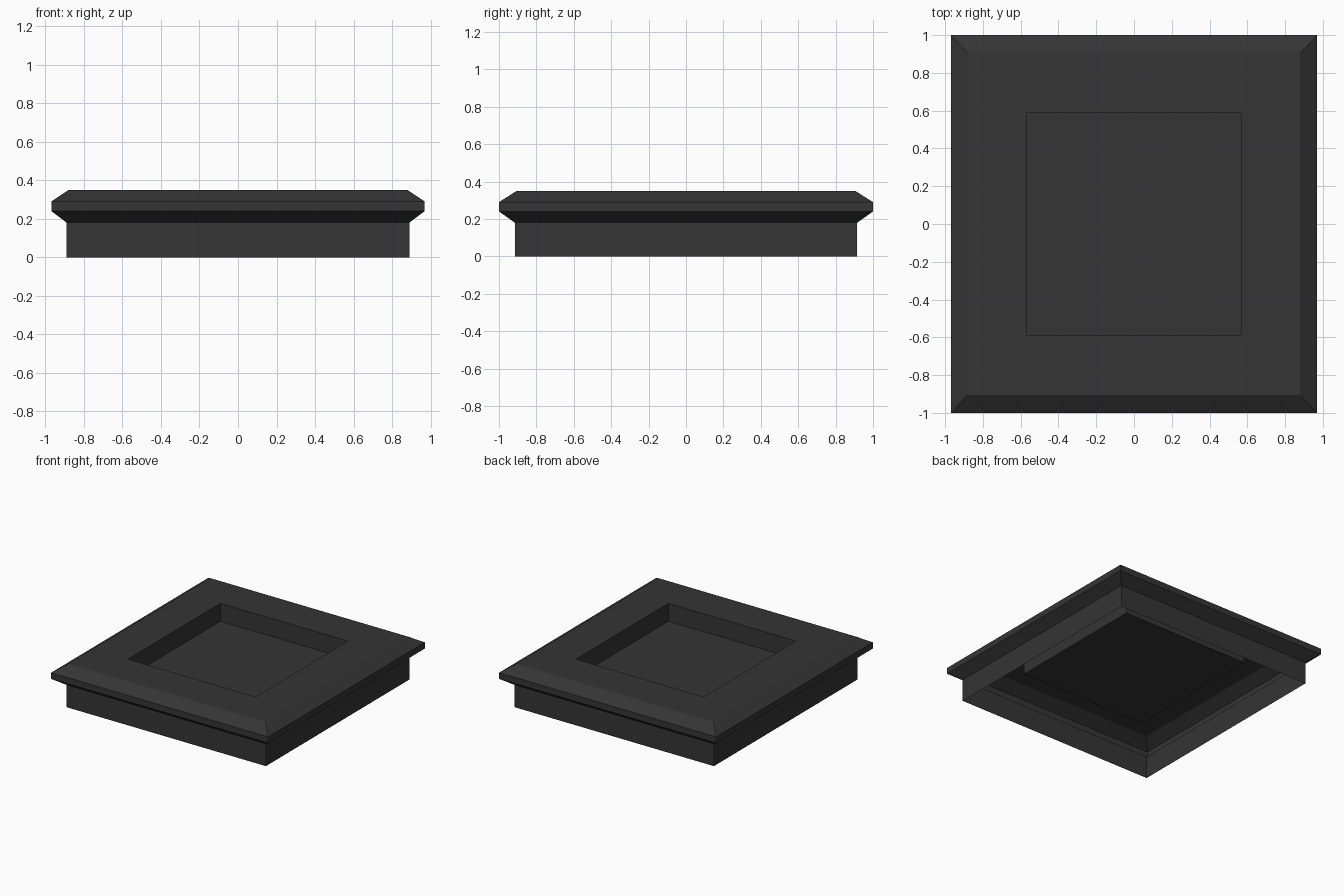
import bpy, bmesh

if "Cube" in bpy.data.objects:
    bpy.data.objects.remove(bpy.data.objects["Cube"])

# half width, half depth, height of each rectangular ring, from the skirt up and into the recess
RINGS = [
    (0.89, 0.915, 0.0),     # skirt bottom (open underneath)
    (0.89, 0.915, 0.18),    # skirt top
    (0.97, 1.0, 0.24),      # flared overhang
    (0.97, 1.0, 0.29),      # rim edge
    (0.88, 0.905, 0.35),    # top chamfer
    (0.57, 0.59, 0.35),     # recess opening
    (0.57, 0.59, 0.205),    # recess floor
]


def rectangle_loft(name, rings):
    """Thin shell through stacked rectangles, capped at the last one."""
    bm = bmesh.new()
    loops = [[bm.verts.new((sx * x, sy * y, z))
              for sx, sy in ((-1, -1), (1, -1), (1, 1), (-1, 1))]
             for x, y, z in rings]
    for a, b in zip(loops, loops[1:]):
        for i in range(4):
            j = (i + 1) % 4
            bm.faces.new((a[i], a[j], b[j], b[i]))
    bm.faces.new(loops[-1])
    mesh = bpy.data.meshes.new(name)
    bm.to_mesh(mesh)
    bm.free()
    obj = bpy.data.objects.new(name, mesh)
    bpy.context.collection.objects.link(obj)
    return obj


# Dark one-piece cap with skirt, chamfered rim and square recess
cap = rectangle_loft("recessed_cap", RINGS)
dark = bpy.data.materials.new("charcoal")
dark.diffuse_color = (0.035, 0.035, 0.035, 1)
dark.use_nodes = True
dark.node_tree.nodes["Principled BSDF"].inputs["Base Color"].default_value = dark.diffuse_color
cap.data.materials.append(dark)
